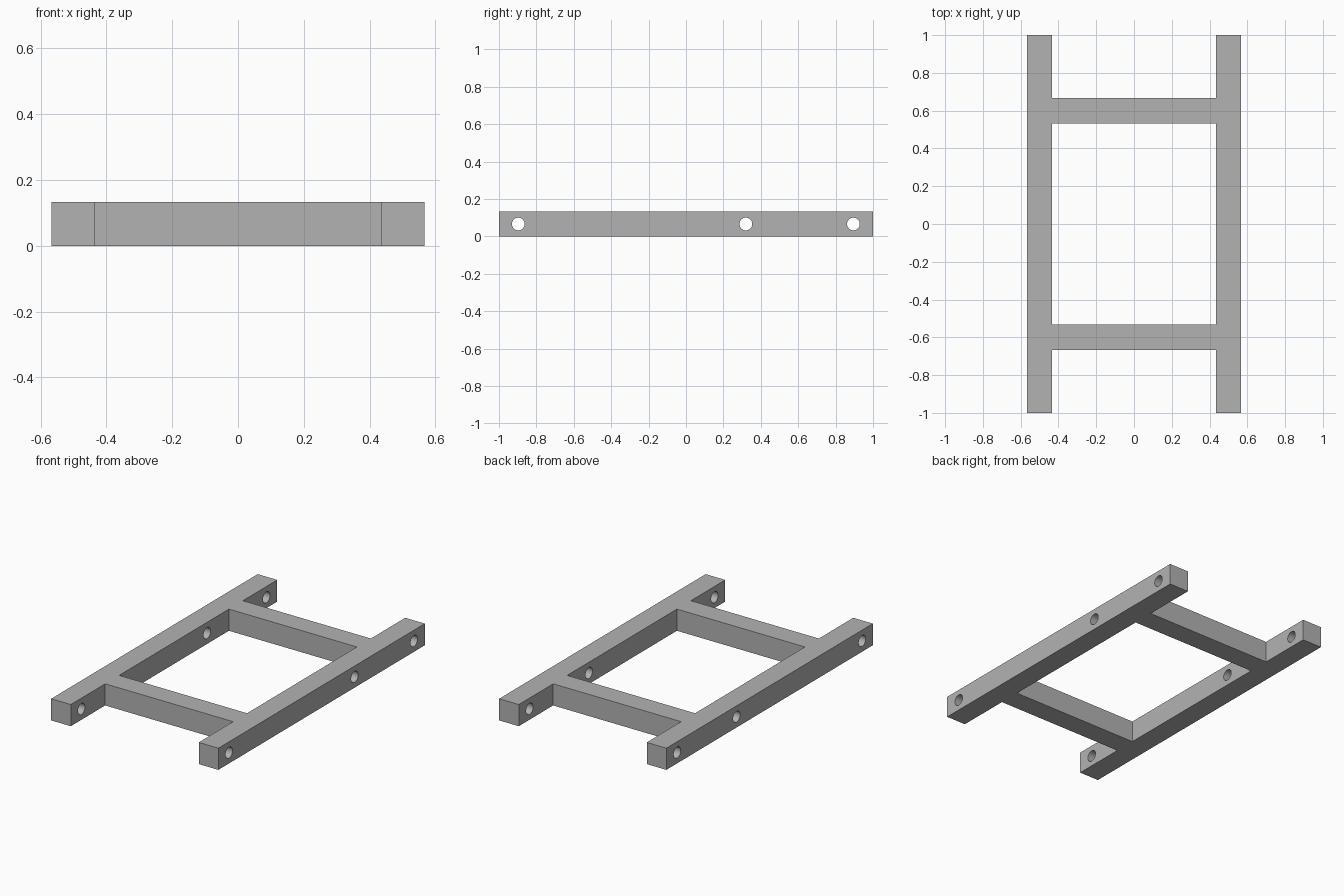
import bpy, bmesh
from math import radians
from mathutils import Matrix, Vector

cube = bpy.data.objects.get("Cube")
if cube:
    bpy.data.objects.remove(cube)

HEIGHT = 0.133
RAIL_IN, RAIL_OUT = 0.434, 0.567
BAR_IN, BAR_OUT = 0.532, 0.667
HOLES_Y = (-0.897, 0.32, 0.895)
HOLE_RADIUS = 0.034

grey = bpy.data.materials.new("plain_grey")
grey.use_nodes = True
colour = (0.45, 0.45, 0.45, 1)
grey.diffuse_color = colour
grey.node_tree.nodes["Principled BSDF"].inputs["Base Color"].default_value = colour


def make_object(name, bm):
    bmesh.ops.recalc_face_normals(bm, faces=bm.faces)
    mesh = bpy.data.meshes.new(name)
    bm.to_mesh(mesh)
    bm.free()
    mesh.materials.append(grey)
    obj = bpy.data.objects.new(name, mesh)
    bpy.context.collection.objects.link(obj)
    return obj


# Frame: two long rails joined by two crossbars, laid out on a plan of cells
xs = (-RAIL_OUT, -RAIL_IN, RAIL_IN, RAIL_OUT)
ys = (-1, -BAR_OUT, -BAR_IN, BAR_IN, BAR_OUT, 1)
bm = bmesh.new()
for i in range(len(xs) - 1):
    for j in range(len(ys) - 1):
        is_rail, is_crossbar = i != 1, j in (1, 3)
        if is_rail or is_crossbar:
            corners = ((i, j), (i + 1, j), (i + 1, j + 1), (i, j + 1))
            bm.faces.new([bm.verts.new((xs[a], ys[b], 0)) for a, b in corners])
bmesh.ops.remove_doubles(bm, verts=bm.verts, dist=0.001)
raised = bmesh.ops.extrude_face_region(bm, geom=bm.faces[:], use_keep_orig=True)
top = [v for v in raised["geom"] if isinstance(v, bmesh.types.BMVert)]
bmesh.ops.translate(bm, verts=top, vec=Vector((0, 0, HEIGHT)))
frame = make_object("ladder_frame", bm)

# Bolt holes: round bores straight through both rails
bm = bmesh.new()
for y in HOLES_Y:
    bmesh.ops.create_cone(
        bm, cap_ends=True, segments=32, radius1=HOLE_RADIUS, radius2=HOLE_RADIUS, depth=2,
        matrix=Matrix.Translation((0, y, HEIGHT / 2)) @ Matrix.Rotation(radians(90), 4, "Y"))
cutter = make_object("hole_cutter", bm)
cutter.hide_render = True

bore = frame.modifiers.new("bolt_holes", "BOOLEAN")
bore.operation = "DIFFERENCE"
bore.solver = "EXACT"
bore.object = cutter
bpy.ops.object.select_all(action="DESELECT")
bpy.context.view_layer.objects.active = frame
frame.select_set(True)
bpy.ops.object.modifier_apply(modifier=bore.name)
bpy.data.objects.remove(cutter)

# Round bores shade smooth, beam edges stay sharp
bpy.ops.object.shade_smooth_by_angle(angle=radians(30))
